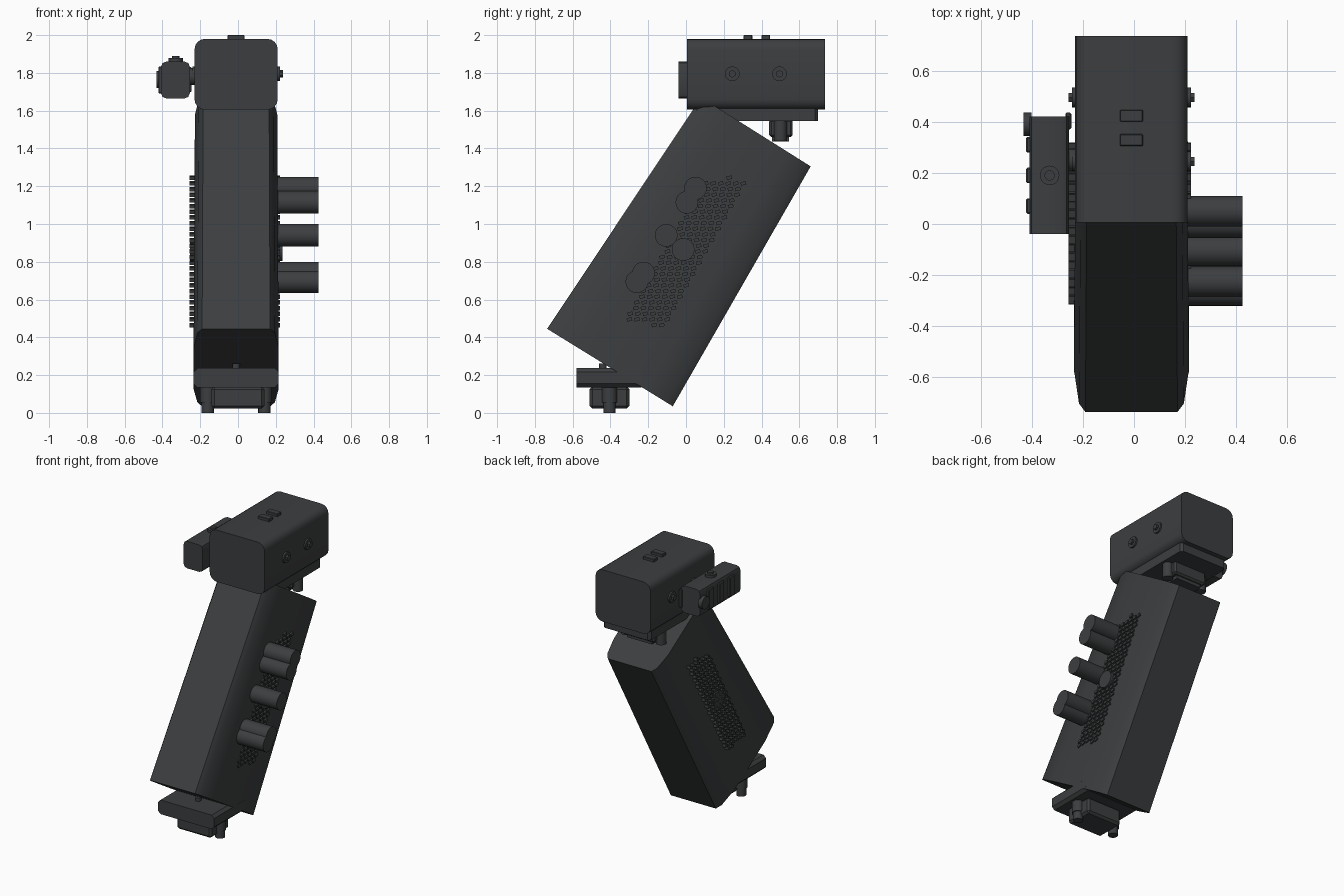
import bpy, bmesh, math
from mathutils import Matrix, Vector

if "Cube" in bpy.data.objects:
    bpy.data.objects.remove(bpy.data.objects["Cube"])

mat = bpy.data.materials.new("dark_polymer")
mat.diffuse_color = (0.045, 0.048, 0.05, 1)
mat.use_nodes = True
mat.node_tree.nodes["Principled BSDF"].inputs["Base Color"].default_value = mat.diffuse_color
CX = -0.01


def finish(name, bm, smooth=True):
    bmesh.ops.recalc_face_normals(bm, faces=bm.faces)
    me = bpy.data.meshes.new(name)
    bm.to_mesh(me)
    bm.free()
    ob = bpy.data.objects.new(name, me)
    bpy.context.collection.objects.link(ob)
    me.materials.append(mat)
    if smooth:
        bpy.ops.object.select_all(action='DESELECT')
        ob.select_set(True)
        bpy.context.view_layer.objects.active = ob
        bpy.ops.object.shade_smooth_by_angle(angle=math.radians(30))
    return ob


def add_box(bm, lo, hi, tilt=0):
    lo, hi = Vector(lo), Vector(hi)
    m = (Matrix.Translation((lo + hi) / 2) @ Matrix.Rotation(tilt, 4, 'X')
         @ Matrix.Diagonal((*(hi - lo), 1)))
    return bmesh.ops.create_cube(bm, size=1, matrix=m)['verts']


def box(name, lo, hi, bevel=0, axis=None, seg=1):
    """Box; bevels all edges, or only those running along one axis."""
    bm = bmesh.new()
    add_box(bm, lo, hi)
    if bevel:
        edges = [e for e in bm.edges if axis is None or
                 abs((e.verts[0].co - e.verts[1].co)[axis]) > 1e-5]
        bmesh.ops.bevel(bm, geom=edges, offset=bevel, segments=seg,
                        profile=0.5, affect='EDGES')
    return finish(name, bm)


def rod(name, a, b, r, seg=28, r2=None):
    a, b = Vector(a), Vector(b)
    m = (Matrix.Translation((a + b) / 2)
         @ (b - a).to_track_quat('Z', 'Y').to_matrix().to_4x4())
    bm = bmesh.new()
    bmesh.ops.create_cone(bm, cap_ends=True, segments=seg, radius1=r,
                          radius2=r if r2 is None else r2,
                          depth=(b - a).length, matrix=m)
    return finish(name, bm)


# Slanted body: chamfered section lofted along its leaning axis
half = [(0.18, 0), (0.205, 0.05), (0.225, 0.25), (0.225, 0.78),
        (0.205, 0.95), (0.18, 1)]
section = half + [(-x, t) for x, t in reversed(half)]
bm = bmesh.new()
rings = []
for front, back, s in [((-0.735, 0.445), (-0.07, 0.035), 1.0),
                       ((0.08, 1.67), (0.66, 1.305), 0.97)]:
    f, b = Vector(front), Vector(back)
    rings.append([bm.verts.new((CX + x * s, *f.lerp(b, t))) for x, t in section])
n = len(section)
for i in range(n):
    j = (i + 1) % n
    bm.faces.new((rings[0][i], rings[0][j], rings[1][j], rings[1][i]))
bm.faces.new(rings[0])
bm.faces.new(rings[1])
finish("slanted_body", bm)

# Grilles: offset rows of small raised tiles on both sides
for name, x0, x1 in [("grille_right", 0.2, 0.222), ("grille_left", -0.257, -0.22)]:
    bm = bmesh.new()
    rows = 27
    for r in range(rows):
        z = 0.465 + r * 0.03
        left = -0.32 + (z - 0.48) * 0.56
        for c in range(6):
            y = left + c * 0.04 + (r % 2) * 0.012
            if (r == 0 and c < 4) or (r == rows - 1 and c != 3):
                continue
            add_box(bm, (x0, y - 0.014, z - 0.009), (x1, y + 0.014, z + 0.009), 0.25)
    finish(name, bm, smooth=False)

# Side knobs and the flat centre buttons
for i, (y, z) in enumerate([(0.05, 1.19), (0.005, 1.115), (-0.105, 0.94),
                            (-0.225, 0.74), (-0.26, 0.695)]):
    rod(f"side_knob_{i + 1}", (0.18, y, z), (0.425, y, z), 0.06)
rod("centre_button_right", (0.18, -0.015, 0.865), (0.236, -0.015, 0.865), 0.06)
rod("centre_button_left", (-0.2, -0.015, 0.865), (-0.255, -0.015, 0.865), 0.06)

# Head block, its lower plate and hanging clamp
box("head_block", (-0.23, 0.005, 1.605), (0.21, 0.735, 1.98), 0.055, 1, 4)
box("head_lower_plate", (-0.2, 0.04, 1.545), (0.18, 0.70, 1.615), 0.018, 2)
box("head_clamp", (-0.14, 0.44, 1.46), (0.12, 0.565, 1.555), 0.012)
box("head_clamp_foot", (-0.11, 0.455, 1.437), (0.09, 0.545, 1.475))
for x in (-0.15, 0.13):
    rod("clamp_post", (x, 0.50, 1.44), (x, 0.50, 1.56), 0.035, 16)
for y in (0.305, 0.40):
    box("top_button", (-0.055, y, 1.97), (0.035, y + 0.046, 2.0), 0.003)
for y in (0.245, 0.495):
    for s in (-1, 1):
        a = CX + s * 0.20
        rod("head_screw", (a, y, 1.795), (CX + s * 0.232, y, 1.795), 0.039, 20)
        rod("head_screw_tip", (a, y, 1.795), (CX + s * 0.247, y, 1.795), 0.02, 6)

# Side module with grip ribs, top dial and mount
box("side_module", (-0.408, -0.04, 1.665), (-0.255, 0.42, 1.86), 0.028, 1, 2)
for y in (0.04, 0.16, 0.28):
    box("module_rib", (-0.422, y, 1.69), (-0.39, y + 0.06, 1.835), 0.005)
rod("module_rear_knob", (-0.432, 0.39, 1.765), (-0.40, 0.39, 1.765), 0.045, 20)
rod("module_dial", (-0.33, 0.19, 1.85), (-0.33, 0.19, 1.878), 0.038, 20)
rod("module_dial_cap", (-0.33, 0.19, 1.87), (-0.33, 0.19, 1.89), 0.02, 16)
rod("module_mount", (-0.27, 0.25, 1.78), (-0.22, 0.25, 1.78), 0.045, 20)
box("module_rear_tab", (-0.268, 0.37, 1.70), (-0.245, 0.435, 1.83), 0.005)

# Foot rail, clamp and posts under the body
box("foot_rail", (-0.235, -0.58, 0.135), (0.215, -0.235, 0.237), 0.02, 1)
box("foot_clamp", (-0.14, -0.51, 0.022), (0.14, -0.30, 0.14), 0.015)
for x in (-0.16, 0.14):
    rod("foot_post", (x, -0.405, 0.0), (x, -0.405, 0.06), 0.033, 16)
    rod("foot_post_collar", (x, -0.405, 0.055), (x, -0.405, 0.14), 0.04, 16)
rod("foot_pin", (CX, -0.44, 0.22), (CX, -0.44, 0.262), 0.02, 16)
